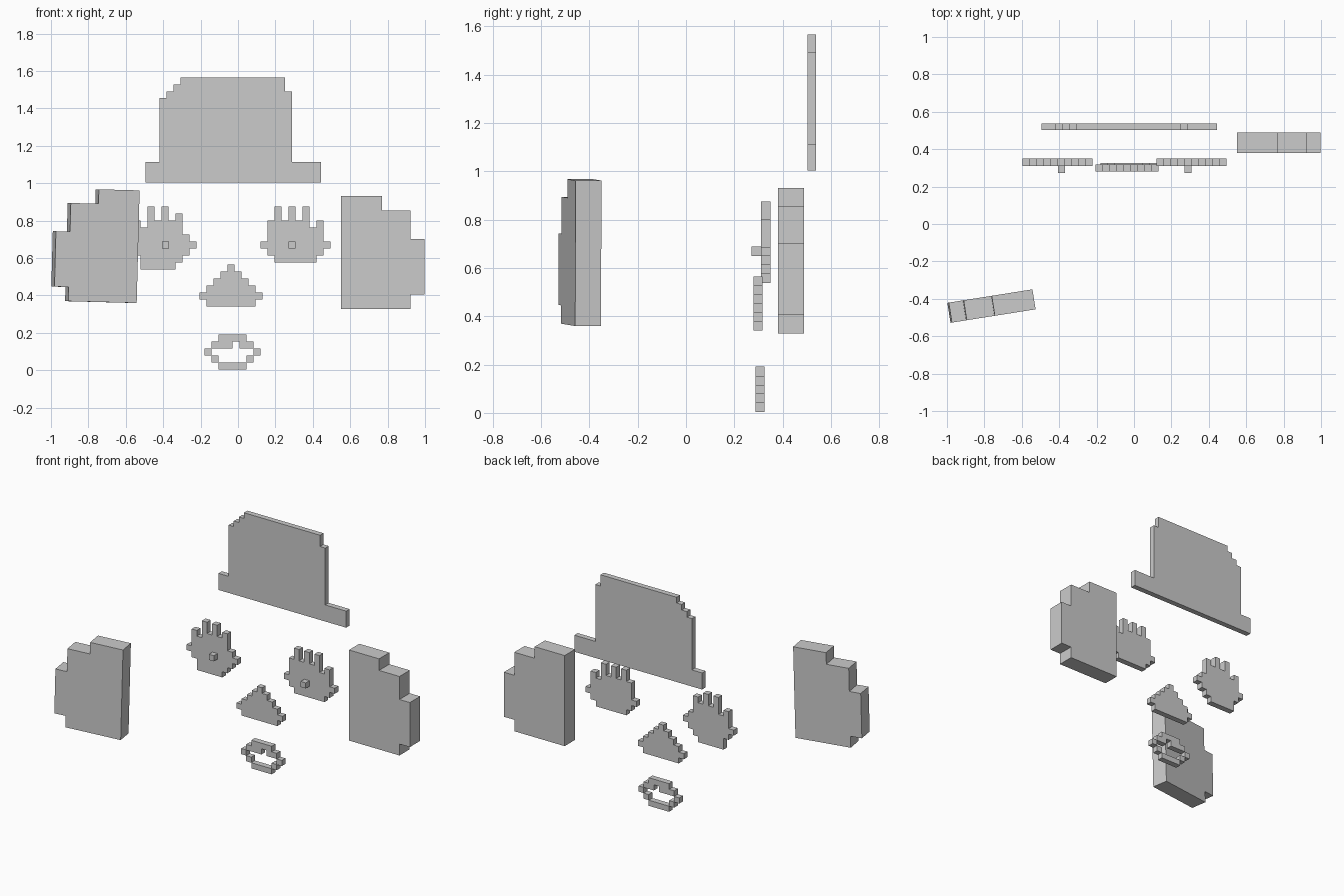
import bpy, bmesh, math
from mathutils import Vector

if "Cube" in bpy.data.objects:
    bpy.data.objects.remove(bpy.data.objects["Cube"])

U = 0.0374  # size of one pixel block


def finish(name, bm):
    mesh = bpy.data.meshes.new(name)
    bm.to_mesh(mesh)
    bm.free()
    obj = bpy.data.objects.new(name, mesh)
    bpy.context.collection.objects.link(obj)
    return obj


def plate(name, outline, y0, y1):
    """Extrude an (x, z) outline along y."""
    bm = bmesh.new()
    face = bm.faces.new([bm.verts.new((x, y0, z)) for x, z in outline])
    new = bmesh.ops.extrude_face_region(bm, geom=[face])["geom"]
    verts = [g for g in new if isinstance(g, bmesh.types.BMVert)]
    bmesh.ops.translate(bm, verts=verts, vec=(0, y1 - y0, 0))
    bmesh.ops.recalc_face_normals(bm, faces=bm.faces)
    return finish(name, bm)


def pixels(name, rows, x0, z0, y0, y1):
    """Solid pixel drawing: rows of text run from top to bottom, # is filled."""
    bm = bmesh.new()
    cells = {(c, len(rows) - 1 - r) for r, row in enumerate(rows)
             for c, ch in enumerate(row) if ch == "#"}

    def quad(*pts):
        bm.faces.new([bm.verts.new((x0 + c * U, y, z0 + r * U)) for c, y, r in pts])

    for c, r in cells:
        ring = [(c, r), (c + 1, r), (c + 1, r + 1), (c, r + 1)]
        quad(*[(a, y0, b) for a, b in ring])
        quad(*[(a, y1, b) for a, b in reversed(ring)])
        for i, (dc, dr) in enumerate([(0, -1), (1, 0), (0, 1), (-1, 0)]):
            if (c + dc, r + dr) not in cells:
                (a, b), (d, e) = ring[i], ring[(i + 1) % 4]
                quad((d, y0, e), (a, y0, b), (a, y1, b), (d, y1, e))
    bmesh.ops.remove_doubles(bm, verts=bm.verts, dist=0.001)
    bmesh.ops.dissolve_limit(bm, angle_limit=0.02, verts=bm.verts, edges=bm.edges)
    return finish(name, bm)


# Hat with stepped crown
plate("hat", [(-.495, 1.003), (.444, 1.003), (.444, 1.113), (.29, 1.113),
              (.29, 1.491), (.252, 1.491), (.252, 1.566), (-.308, 1.566),
              (-.308, 1.528), (-.345, 1.528), (-.345, 1.491), (-.383, 1.491),
              (-.383, 1.454), (-.42, 1.454), (-.42, 1.113), (-.495, 1.113)],
      .502, .538)

# Eyes with lashes, and raised pupils
pixels("left_eye", ["...#.#....",
                    "...#.#.#..",
                    ".#.#####..",
                    ".#######..",
                    ".########.",
                    "##########",
                    ".########.",
                    "..######..",
                    "..#####..."], -.595, .538, .31, .349)
pixels("right_eye", ["..#.#.#...",
                     "..#.#.#...",
                     ".######.#.",
                     ".########.",
                     ".########.",
                     "##########",
                     ".########.",
                     "..######.."], .12, .575, .31, .349)
for name, x in (("left_pupil", -.405), ("right_pupil", .27)):
    pixels(name, ["#"], x, .65, .272, .31)

# Nose
pixels("nose", ["....#....",
                "...###...",
                "..#####..",
                ".#######.",
                "#########",
                ".#######."], -.206, .34, .28, .317)

# Open mouth with a gap in the teeth
pixels("mouth", ["..####..",
                 ".###.##.",
                 "#......#",
                 ".#....#.",
                 "..####.."], -.178, .004, .287, .325)

# Hands: same stepped block, the left one mirrored, moved forward and turned
HAND = [(-.2235, -.301), (.147, -.301), (.147, -.225), (.2235, -.225),
        (.2235, .071), (.147, .071), (.147, .224), (-.003, .224),
        (-.003, .301), (-.2235, .301)]
right = plate("right_hand", HAND, -.054, .054)
right.location = Vector((.774, .434, .629))
left = plate("left_hand", [(-x, z) for x, z in HAND], -.054, .054)
left.location = Vector((-.763, -.439, .666))
left.rotation_euler = (0, math.radians(1.5), math.radians(9))
